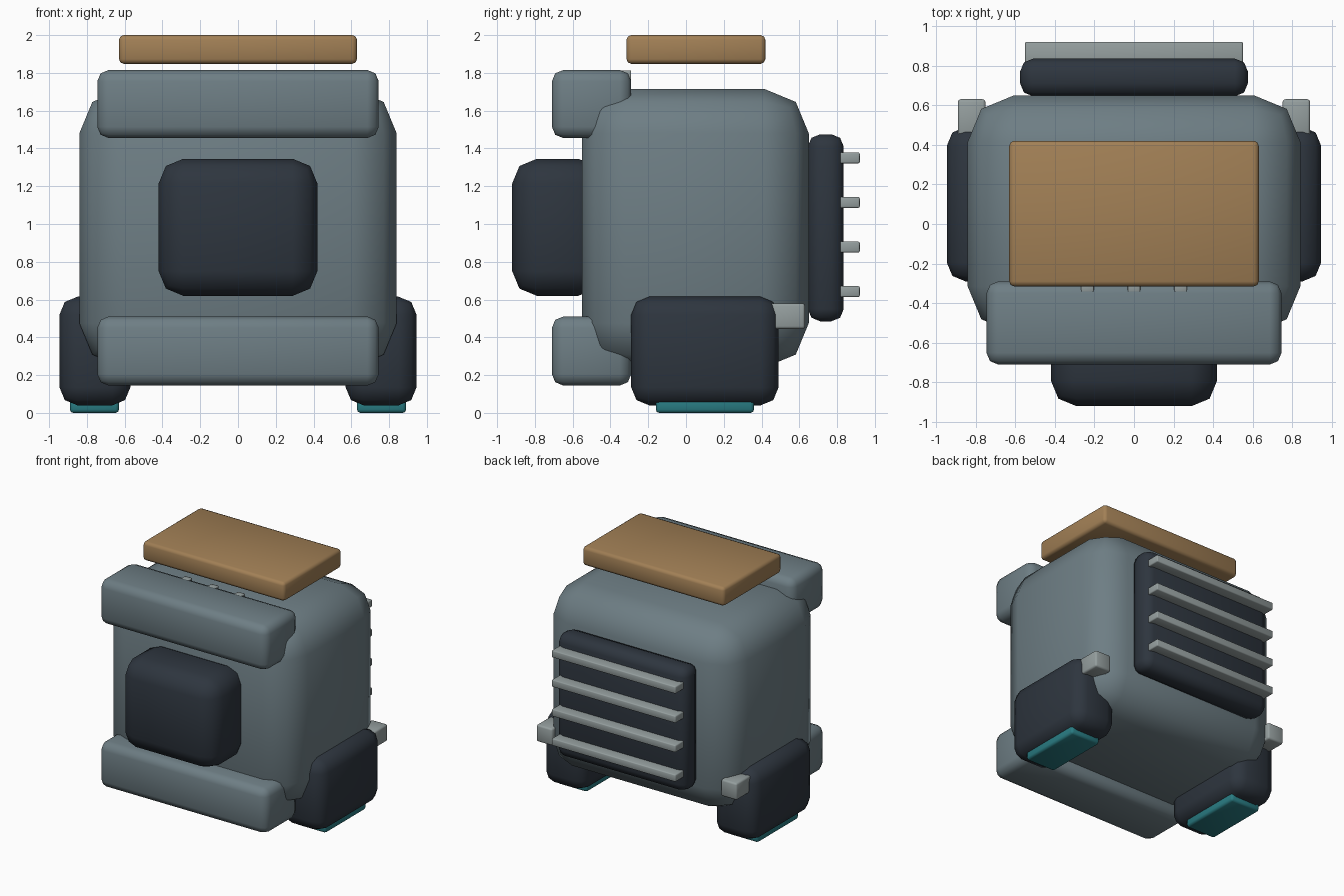
import bpy
import bmesh
import math
from mathutils import Vector

if "Cube" in bpy.data.objects:
    bpy.data.objects.remove(bpy.data.objects["Cube"])


def material(name, rgb):
    m = bpy.data.materials.new(name)
    m.diffuse_color = (*rgb, 1.0)
    m.use_nodes = True
    m.node_tree.nodes["Principled BSDF"].inputs["Base Color"].default_value = m.diffuse_color
    return m


SHELL = material("grey blue shell", (0.155, 0.208, 0.232))
DARK = material("dark slate", (0.027, 0.036, 0.049))
METAL = material("pale grey metal", (0.30, 0.345, 0.345))
TAN = material("tan panel", (0.36, 0.215, 0.092))
TEAL = material("teal pad", (0.022, 0.20, 0.225))


def rounded_box(name, x, y, z, bevel, mat, segments=2):
    """Box given by (min, max) on each axis, with rounded edges."""
    lo, hi = Vector((x[0], y[0], z[0])), Vector((x[1], y[1], z[1]))
    bm = bmesh.new()
    bmesh.ops.create_cube(bm, size=1.0)
    for v in bm.verts:
        v.co = (lo + hi) / 2 + v.co * (hi - lo)
    bmesh.ops.bevel(bm, geom=bm.edges[:], offset=bevel, segments=segments,
                    profile=0.5, affect='EDGES', clamp_overlap=True)
    mesh = bpy.data.meshes.new(name)
    bm.to_mesh(mesh)
    bm.free()
    mesh.shade_smooth()
    mesh.set_sharp_from_angle(angle=math.radians(50))
    mesh.materials.append(mat)
    obj = bpy.data.objects.new(name, mesh)
    bpy.context.collection.objects.link(obj)
    return obj


def mirrored_pair(name, x, *args):
    rounded_box("right_" + name, x, *args)
    rounded_box("left_" + name, (-x[1], -x[0]), *args)


# Main body
rounded_box("body", (-0.84, 0.84), (-0.55, 0.65), (0.24, 1.715), 0.235, SHELL)

# Front brow and bumper
rounded_box("upper_brow", (-0.745, 0.745), (-0.71, -0.29), (1.455, 1.815), 0.06, SHELL)
rounded_box("lower_bumper", (-0.745, 0.745), (-0.71, -0.29), (0.145, 0.51), 0.06, SHELL)

# Front block
rounded_box("front_block", (-0.42, 0.42), (-0.92, -0.44), (0.62, 1.345), 0.13, DARK)

# Rear panel with slats
rounded_box("rear_panel", (-0.575, 0.575), (0.645, 0.835), (0.485, 1.475), 0.065, DARK)
for i in range(4):
    zc = 0.642 + 0.236 * i
    rounded_box(f"rear_slat_{i + 1}", (-0.55, 0.55), (0.79, 0.92),
                (zc - 0.029, zc + 0.029), 0.008, METAL)

# Side feet with pads, and rear corner lugs
mirrored_pair("foot", (0.57, 0.945), (-0.29, 0.49), (0.04, 0.615), 0.095, DARK)
mirrored_pair("foot_pad", (0.63, 0.89), (-0.16, 0.36), (0.0, 0.08), 0.018, TEAL)
mirrored_pair("corner_lug", (0.75, 0.89), (0.44, 0.63), (0.445, 0.58), 0.014, METAL)

# Small studs behind the brow
for i, xc in enumerate((-0.235, 0.0, 0.235)):
    rounded_box(f"brow_stud_{i + 1}", (xc - 0.032, xc + 0.032), (-0.345, -0.29),
                (1.755, 1.813), 0.006, METAL)

# Floating top panel
rounded_box("top_panel", (-0.63, 0.63), (-0.315, 0.42), (1.848, 2.0), 0.025, TAN)
